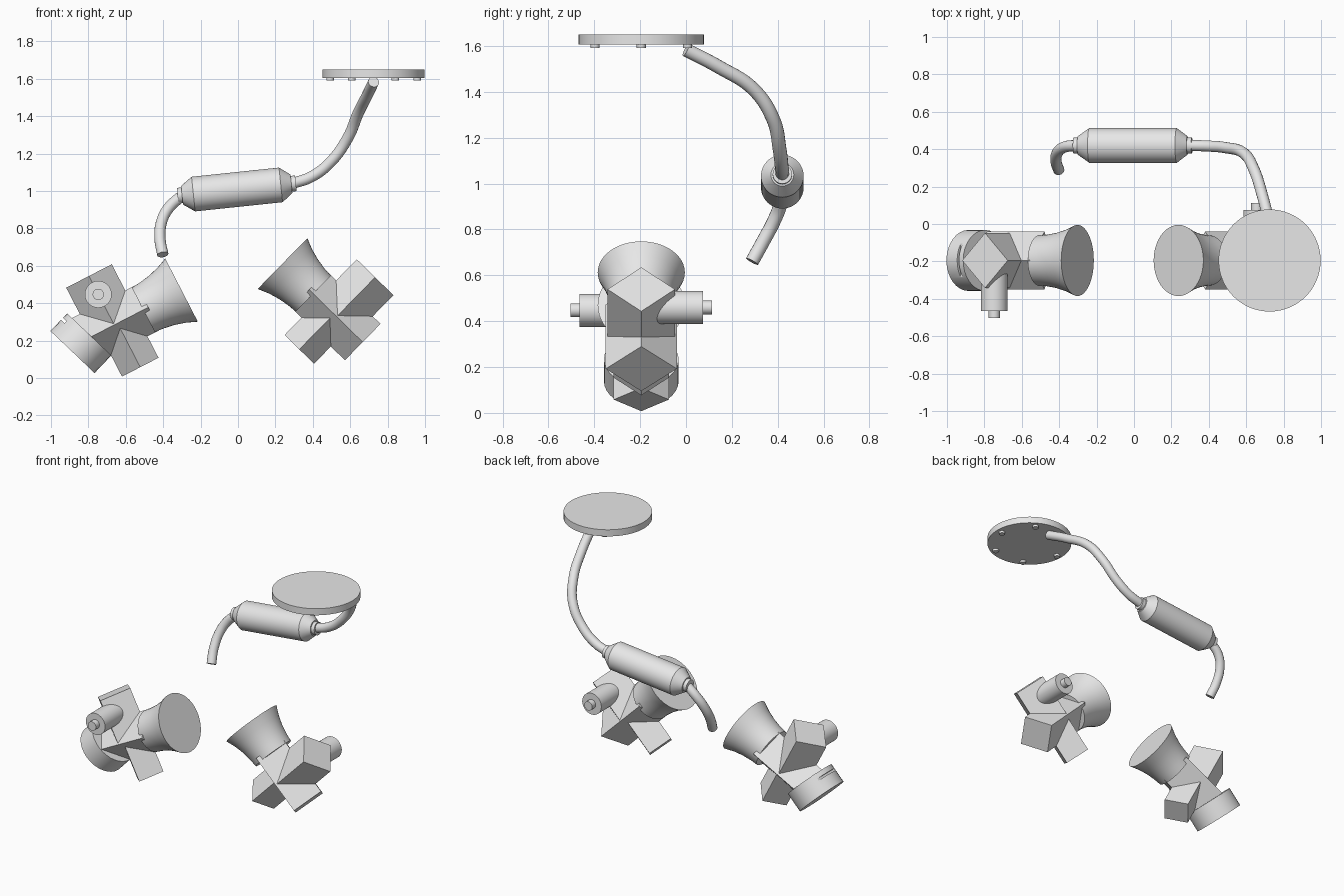
import bpy, bmesh, math
from mathutils import Matrix, Vector

cube = bpy.data.objects.get("Cube")
if cube:
    bpy.data.objects.remove(cube, do_unlink=True)

grey = bpy.data.materials.new("light grey")
grey.use_nodes = True
grey.diffuse_color = (0.8, 0.8, 0.8, 1)
grey.node_tree.nodes["Principled BSDF"].inputs["Base Color"].default_value = (0.8, 0.8, 0.8, 1)


def link(name, bm, matrix, smooth=True):
    """Turn a bmesh into a named object with the shared material."""
    bmesh.ops.recalc_face_normals(bm, faces=bm.faces)
    mesh = bpy.data.meshes.new(name)
    bm.to_mesh(mesh)
    bm.free()
    mesh.materials.append(grey)
    obj = bpy.data.objects.new(name, mesh)
    bpy.context.collection.objects.link(obj)
    obj.matrix_world = matrix
    if smooth:
        bpy.ops.object.select_all(action='DESELECT')
        obj.select_set(True)
        bpy.context.view_layer.objects.active = obj
        bpy.ops.object.shade_smooth_by_angle(angle=math.radians(25))
    return obj


def along(start, direction):
    """Frame at start whose z axis points in direction."""
    turn = Vector(direction).to_track_quat('Z', 'Y').to_matrix().to_4x4()
    return Matrix.Translation(start) @ turn


def lathe(name, profile, matrix, sides=48):
    """Closed solid of revolution from (radius, height) pairs."""
    bm = bmesh.new()
    rings = []
    for r, h in profile:
        rings.append([bm.verts.new((r * math.cos(t), r * math.sin(t), h))
                      for t in (math.tau * i / sides for i in range(sides))])
    for low, high in zip(rings, rings[1:]):
        for i in range(sides):
            j = (i + 1) % sides
            bm.faces.new((low[i], low[j], high[j], high[i]))
    bm.faces.new(rings[0])
    bm.faces.new(rings[-1])
    return link(name, bm, matrix)


def rod(name, radius, length, matrix, sides=32):
    return lathe(name, [(radius, 0), (radius, length)], matrix, sides)


def diamond(name, half_x, half_y, length, matrix):
    """Four-sided prism standing on a diamond section."""
    bm = bmesh.new()
    base = [bm.verts.new(p + (0,)) for p in
            ((half_x, 0), (0, half_y), (-half_x, 0), (0, -half_y))]
    face = bm.faces.new(base)
    top = bmesh.ops.extrude_face_region(bm, geom=[face])["geom"]
    moved = [v for v in top if isinstance(v, bmesh.types.BMVert)]
    bmesh.ops.translate(bm, verts=moved, vec=(0, 0, length))
    return link(name, bm, matrix, smooth=False)


def pipe(name, points, radius):
    """Round tube through a smooth path, turned into a mesh."""
    curve = bpy.data.curves.new(name, 'CURVE')
    curve.dimensions = '3D'
    curve.bevel_depth = radius
    curve.bevel_resolution = 6
    curve.use_fill_caps = True
    spline = curve.splines.new('BEZIER')
    spline.bezier_points.add(len(points) - 1)
    for knot, p in zip(spline.bezier_points, points):
        knot.co = p
        knot.handle_left_type = knot.handle_right_type = 'AUTO'
    curve.materials.append(grey)
    obj = bpy.data.objects.new(name, curve)
    bpy.context.collection.objects.link(obj)
    bpy.ops.object.select_all(action='DESELECT')
    obj.select_set(True)
    bpy.context.view_layer.objects.active = obj
    bpy.ops.object.convert(target='MESH')
    bpy.ops.object.shade_smooth_by_angle(angle=math.radians(40))


# Round plate with a ring of bolts underneath
plate = Vector((0.725, -0.195, 1.605))
rod("round_plate", 0.273, 0.045, Matrix.Translation(plate), 64)
for i in range(6):
    a = math.tau * i / 6
    spot = plate + Vector((0.233 * math.cos(a), 0.233 * math.sin(a), -0.015))
    rod("plate_bolt", 0.02, 0.02, Matrix.Translation(spot), 16)

# Canister with tapered ends and collars, and its two pipes
lathe("canister", [(0.042, -0.32), (0.042, -0.296), (0.05, -0.296), (0.093, -0.235),
                   (0.093, 0.235), (0.05, 0.292), (0.042, 0.292), (0.042, 0.316)],
      along((-0.005, 0.42, 1.008), (1, 0, 0.105)))
pipe("upper_pipe", [(0.725, 0, 1.583), (0.69, 0.14, 1.51), (0.64, 0.295, 1.41),
                    (0.585, 0.38, 1.28), (0.49, 0.408, 1.15), (0.39, 0.417, 1.075),
                    (0.29, 0.42, 1.04)], 0.03)
pipe("lower_pipe", [(-0.3, 0.42, 0.975), (-0.37, 0.412, 0.91), (-0.407, 0.385, 0.84),
                    (-0.417, 0.335, 0.745), (-0.402, 0.288, 0.66)], 0.03)


def horn_unit(side, mouth, yaw, pitch):
    """Horn on a diamond body; local x points out of the mouth."""
    frame = (Matrix.Translation(mouth) @ Matrix.Rotation(math.radians(yaw), 4, 'Z')
             @ Matrix.Rotation(math.radians(-pitch), 4, 'Y'))
    lathe(side + "_horn", [(0.19, 0), (0.165, 0.06), (0.148, 0.12), (0.138, 0.18), (0.134, 0.23)],
          frame @ along((0, 0, 0), (-1, 0, 0)))
    forward = frame @ Matrix.Translation((-0.6, 0, 0)) @ Matrix.Rotation(math.pi / 2, 4, 'Y')
    diamond(side + "_body", 0.136, 0.155, 0.4, forward)
    diamond(side + "_upper_block", 0.137, 0.147, 0.29, frame @ Matrix.Translation((-0.405, 0, 0.004)))
    diamond(side + "_lower_block", 0.11, 0.12, 0.265, frame @ Matrix.Translation((-0.385, 0, -0.265)))
    knob = frame @ along((-0.406, 0, 0.184), (0, -1, 0))
    lathe(side + "_knob", [(0.072, 0.02), (0.072, 0.27), (0.03, 0.27), (0.03, 0.308)], knob)


horn_unit("right", (-0.302, -0.195, 0.47), 0, 27.3)
horn_unit("left", (0.238, -0.195, 0.612), 180, 44.4)

# Slotted round cap behind the right horn unit
cap_frame = along((-0.885, -0.195, 0.139), (0.69, 0, 0.725))
cap = rod("right_rear_cap", 0.163, 0.13, cap_frame)
bm = bmesh.new()
bmesh.ops.create_cube(bm, size=1)
cutter = link("slot_cutter", bm, Matrix.Translation((-0.9415, -0.195, 0.347))
              @ cap_frame.to_3x3().to_4x4() @ Matrix.Diagonal((0.1, 0.4, 0.014, 1)), smooth=False)
# Align the cutter's long side across the cap, sinking it just under the rim
axis = Vector((0.69, 0, 0.725)).normalized()
rim = Vector((-axis.z, 0, axis.x))
cutter.matrix_world = (Matrix.Translation(Vector((-0.885, -0.195, 0.139)) + axis * 0.09 + rim * 0.186)
                       @ Matrix((rim, (0, 1, 0), axis)).transposed().to_4x4()
                       @ Matrix.Diagonal((0.1, 0.4, 0.014, 1)))
cutter.hide_render = True
cutter.hide_viewport = True
slot = cap.modifiers.new("slot", 'BOOLEAN')
slot.operation = 'DIFFERENCE'
slot.object = cutter
